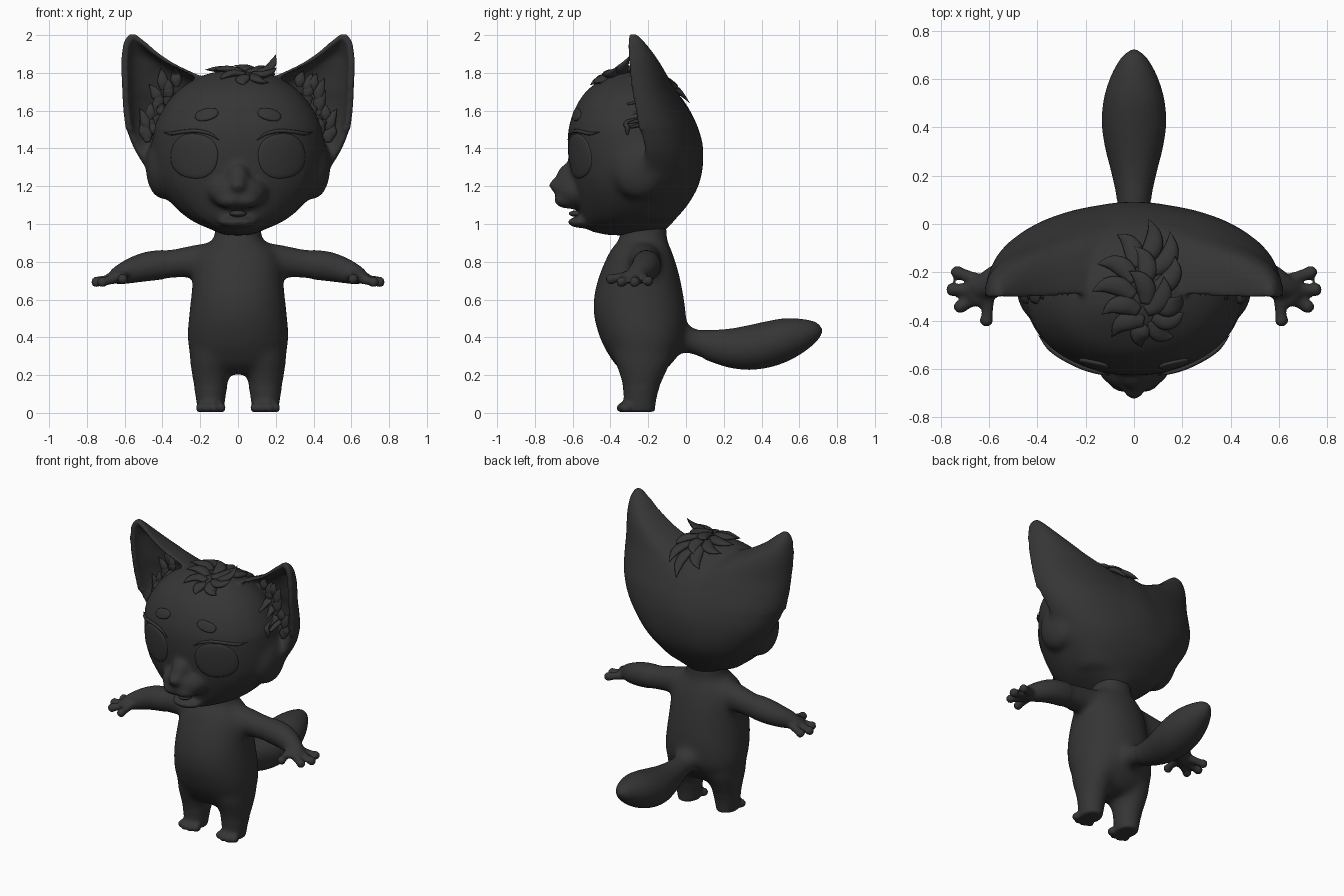
import bpy, bmesh, math, random
from mathutils import Vector, Matrix
from mathutils.bvhtree import BVHTree

if "Cube" in bpy.data.objects:
    bpy.data.objects.remove(bpy.data.objects["Cube"])

random.seed(4)
TAU = 2 * math.pi
fur = bpy.data.materials.new("charcoal_fur")
fur.diffuse_color = (0.036, 0.036, 0.036, 1)
fur.use_nodes = True
fur.node_tree.nodes["Principled BSDF"].inputs["Base Color"].default_value = fur.diffuse_color


def resample(rows, n=5):
    """Catmull-Rom through rows of numbers."""
    out = []
    for i in range(len(rows) - 1):
        a, b, c, d = (rows[max(0, min(len(rows) - 1, i + k))] for k in (-1, 0, 1, 2))
        for s in range(n):
            t = s / n
            out.append([0.5 * (2 * q + (r - p) * t + (2 * p - 5 * q + 4 * r - u) * t * t
                        + (3 * q - p - 3 * r + u) * t ** 3) for p, q, r, u in zip(a, b, c, d)])
    return out + [list(rows[-1])]


def loft(bm, rings):
    """Closed skin over rings of points."""
    vs = [[bm.verts.new(p) for p in r] for r in rings]
    n = len(vs[0])
    for a, b in zip(vs, vs[1:]):
        for i in range(n):
            j = (i + 1) % n
            bm.faces.new((a[i], a[j], b[j], b[i]))
    bm.faces.new(vs[0][::-1])
    bm.faces.new(vs[-1])


def spow(v, e):
    return math.copysign(abs(v) ** e, v)


def stack(bm, rows, cx=0, power=2.0, n=40):
    """Horizontal sections: z, half width, front y, back y."""
    rings = []
    for z, w, yf, yb in resample(rows):
        rings.append([(cx + w * spow(math.cos(TAU * i / n), 2 / power),
                       (yf + yb) / 2 + (yb - yf) / 2 * spow(math.sin(TAU * i / n), 2 / power), z)
                      for i in range(n)])
    loft(bm, rings)


def tube(bm, rows, flat=1.0, n=12, up=(0, 0, 1)):
    """Round limb through rows of x, y, z, radius."""
    rows = resample(rows, 4)
    rings = []
    for i, (x, y, z, r) in enumerate(rows):
        t = Vector(rows[min(i + 1, len(rows) - 1)][:3]) - Vector(rows[max(i - 1, 0)][:3])
        side = t.cross(Vector(up)).normalized()
        top = side.cross(t).normalized()
        r = max(r, 0.001)
        rings.append([Vector((x, y, z)) + side * r * math.cos(TAU * k / n)
                      + top * r * flat * math.sin(TAU * k / n) for k in range(n)])
    loft(bm, rings)


def ball(bm, c, r):
    bmesh.ops.create_uvsphere(bm, u_segments=20, v_segments=12, radius=1,
                              matrix=Matrix.Translation(c) @ Matrix.Diagonal((*r, 1)))


def finish(name, bm, voxel=0, smooth=5, zones=()):
    """Make the object; optionally fuse it and soften some zones further."""
    bmesh.ops.recalc_face_normals(bm, faces=bm.faces)
    me = bpy.data.meshes.new(name)
    bm.to_mesh(me)
    bm.free()
    ob = bpy.data.objects.new(name, me)
    bpy.context.collection.objects.link(ob)
    if voxel:
        m = ob.modifiers.new("fuse", 'REMESH')
        m.mode, m.voxel_size, m.use_smooth_shade = 'VOXEL', voxel, True
        m = ob.modifiers.new("soften", 'SMOOTH')
        m.factor, m.iterations = 0.5, smooth
        dg = bpy.context.evaluated_depsgraph_get()
        me = bpy.data.meshes.new_from_object(ob.evaluated_get(dg))
        ob.modifiers.clear()
        ob.data = me
        bm = bmesh.new()
        bm.from_mesh(me)
        for inside, times in zones:
            part = [v for v in bm.verts if inside(v.co)]
            for _ in range(times):
                bmesh.ops.smooth_vert(bm, verts=part, factor=0.5, use_axis_x=True, use_axis_y=True, use_axis_z=True)
        bm.to_mesh(me)
        bm.free()
    me.materials.clear()
    me.materials.append(fur)
    me.polygons.foreach_set("use_smooth", [True] * len(me.polygons))
    return ob


# Body: torso, legs, toes, arms, fingers and tail fused together
bm = bmesh.new()
stack(bm, [(.205, .09, -.31, -.14), (.25, .2, -.37, -.085), (.3, .25, -.405, -.045), (.36, .264, -.44, -.01),
           (.43, .267, -.467, 0), (.52, .259, -.489, 0), (.62, .248, -.487, -.013), (.72, .238, -.462, -.033),
           (.8, .228, -.43, -.055), (.87, .19, -.395, -.08), (.92, .13, -.355, -.1), (1.02, .12, -.34, -.1)],
      power=2.15)
for s in (1, -1):
    stack(bm, [(.005, .066, -.33, -.165), (.05, .074, -.33, -.16), (.12, .085, -.333, -.145),
               (.2, .1, -.352, -.11), (.3, .11, -.385, -.07), (.38, .085, -.37, -.1)], cx=.145 * s, n=24)
    for x, y in ((.088, -.322), (.126, -.338), (.165, -.338), (.2, -.32)):
        ball(bm, (x * s, y, .027), (.024, .032, .027))
    tube(bm, [(.1 * s, -.23, .81, .1), (.22 * s, -.22, .805, .088), (.34 * s, -.21, .79, .078),
              (.46 * s, -.21, .778, .079), (.54 * s, -.225, .76, .071), (.61 * s, -.255, .737, .057),
              (.66 * s, -.27, .72, .04)], n=20)
    ball(bm, (.635 * s, -.275, .722), (.06, .07, .036))
    for tip, root in (((.73, -.2, .698), (.63, -.235, .72)), ((.75, -.272, .693), (.66, -.27, .715)),
                      ((.718, -.342, .693), (.63, -.3, .715)), ((.61, -.397, .708), (.6, -.29, .73))):
        tube(bm, [(root[0] * s, *root[1:], .027), (tip[0] * s, *tip[1:], .023)], n=12)
        ball(bm, (tip[0] * s, *tip[1:]), (.029,) * 3)
rings = []
for y, cz, hz, hw in resample([(-.12, .41, .12, .12), (-.03, .405, .085, .095), (.05, .375, .072, .07),
                               (.12, .357, .083, .074), (.22, .343, .102, .096), (.32, .345, .117, .121),
                               (.42, .36, .124, .134), (.52, .383, .118, .125), (.61, .405, .093, .097),
                               (.68, .425, .059, .059), (.71, .432, .03, .03), (.724, .435, .006, .006)]):
    rings.append([(hw * math.cos(TAU * i / 24), y, cz + hz * math.sin(TAU * i / 24)) for i in range(24)])
loft(bm, rings)
finish("body", bm, .012, 3, [(lambda c: abs(c.x) < .4 and c.z > .13 and c.y < .1, 25)])

# Head: skull, muzzle, chin and cupped ears fused together
bm = bmesh.new()
stack(bm, [(.94, .07, -.42, -.14), (.97, .14, -.52, -.1), (1.02, .25, -.55, -.06), (1.1, .345, -.575, .01),
           (1.2, .42, -.6, .065), (1.3, .45, -.617, .09), (1.42, .455, -.626, .09), (1.52, .44, -.618, .06),
           (1.62, .39, -.583, .01), (1.7, .325, -.53, -.05), (1.76, .24, -.455, -.12), (1.8, .14, -.38, -.2),
           (1.815, .03, -.31, -.27)], power=2.12, n=64)
ball(bm, (0, -.57, 1.17), (.16, .125, .095))
ball(bm, (0, -.688, 1.205), (.045, .04, .036))
ball(bm, (0, -.615, 1.235), (.065, .075, .09))
ball(bm, (0, -.55, 1.01), (.105, .08, .032))
for s in (1, -1):
    ball(bm, (.04 * s, -.62, 1.125), (.08, .08, .045))
    ball(bm, (.4 * s, -.25, 1.3), (.09, .15, .17))
    # rows: z, inner x, outer x, deepest x, rim y, depth, cup fraction
    rings = []
    for z, xi, xo, p, yr, d, k in resample([
            (1.02, 0, .26, .02, -.22, .16, 0), (1.15, 0, .38, .02, -.21, .25, 0), (1.25, 0, .457, .02, -.21, .29, 0),
            (1.38, 0, .545, .02, -.22, .305, .2), (1.5, 0, .593, .04, -.245, .305, .6), (1.62, 0, .609, .1, -.265, .268, .78),
            (1.7, .04, .614, .19, -.28, .235, .8), (1.77, .17, .616, .33, -.29, .2, .8),
            (1.84, .32, .618, .43, -.295, .165, .75), (1.9, .415, .615, .5, -.3, .13, .7),
            (1.96, .485, .605, .55, -.302, .085, .4), (2.004, .54, .58, .56, -.295, .035, 0)], 4):
        back, front = [], []
        for i in range(33):
            u = -math.cos(math.pi * i / 32)
            e = xo - p if u > 0 else p - xi
            m = max(.25, 1 - .034 / max(e, .01))
            y = max(0, d) * (1 - u * u) ** 0.43
            back.append(((p + u * e) * s, yr + y, z))
            front.append(((p + u * e * m) * s, yr - .005 + max(0, k) * max(0, y - .014), z))
        rings.append(back + front[::-1])
    loft(bm, rings)
head = finish("head", bm, .011, 5, [
    (lambda c: (c.y < -.5 and c.z < 1.35) or (abs(c.x) < .35 and c.y > -.2), 10),
    (lambda c: c.z < 1.5 and c.y > -.48, 25)])

# Helpers for laying details on the head
hb = bmesh.new()
hb.from_mesh(head.data)
tree = BVHTree.FromBMesh(hb)


def on_face(x, z, lift=0.0):
    hit, nor, _, _ = tree.ray_cast(Vector((x, -2, z)), Vector((0, 1, 0)))
    return hit + nor * lift


def on_top(x, y, lift=0.0):
    hit, nor, _, _ = tree.ray_cast(Vector((x, y, 3)), Vector((0, 0, -1)))
    return hit + nor * lift


def pad(name, cx, cz, rx, rz, tilt, lift, power=2.0):
    """Domed oval lying on the face."""
    bm = bmesh.new()
    rings = []
    for f, h in ((1, -.015), (1, lift * .5), (.95, lift * .85), (.8, lift), (.5, lift * 1.1), (.05, lift * 1.15)):
        ring = []
        for i in range(36):
            a, b = (spow(g(TAU * i / 36), 2 / power) for g in (math.cos, math.sin))
            u, v = rx * f * a, rz * f * b
            ring.append(on_face(cx + u * math.cos(tilt) - v * math.sin(tilt),
                                cz + u * math.sin(tilt) + v * math.cos(tilt), h))
        rings.append(ring)
    loft(bm, rings)
    finish(name, bm)


for s, side in ((1, "left"), (-1, "right")):
    pad("eye_" + side, .23 * s, 1.36, .123, .117, .15 * s, .008, 2.3)
    pad("brow_" + side, .165 * s, 1.578, .062, .03, -.25 * s, .012, 2.3)
    # Upper lash line
    bm = bmesh.new()
    tube(bm, [(*on_face(x * s, z, .006), r) for x, z, r in
              ((.1, 1.445, .002), (.15, 1.478, .008), (.22, 1.492, .01), (.3, 1.486, .01),
               (.35, 1.478, .009), (.39, 1.485, .001))], n=8)
    finish("lash_" + side, bm)
    # Fur tufts lying in the ear hollow
    bm = bmesh.new()
    for i in range(16):
        f = i / 15
        x, z = .48 - .12 * f + .035 * math.sin(i * 2.4), 1.43 + .3 * f
        dx, dz = random.uniform(-.01, .05), random.uniform(.08, .13)
        pts = []
        for g, r in ((0, .014), (.35, .03), (.7, .02), (1, 0)):
            q = on_face((x + dx * g * g) * s, z + dz * g, .006)
            pts.append((q.x, max(-.31, min(q.y, -.19)), q.z, r))
        tube(bm, pts, flat=.5, n=8, up=(0, -1, 0))
    finish("ear_fur_" + side, bm)

# Tongue
bm = bmesh.new()
ball(bm, (0, -.575, 1.055), (.045, .045, .018))
finish("tongue", bm)

# Crown hair: overlapping curved locks; root x, root y, tip x, tip y, tip lift
bm = bmesh.new()
for x, y, tx, ty, h in ((.03, -.16, .06, .01, .02), (.07, -.2, .15, -.04, .015), (0, -.18, -.07, -.05, .01),
                        (.08, -.27, .17, -.14, .02), (0, -.24, -.15, -.17, .015), (.04, -.25, .0, -.1, .02),
                        (.09, -.34, .2, -.29, .1), (0, -.3, -.17, -.28, .015), (.05, -.33, -.02, -.2, .03),
                        (.08, -.38, .2, -.36, .05), (.02, -.36, -.13, -.37, .015), (.08, -.4, .16, -.46, .005),
                        (.04, -.4, -.09, -.46, .005), (.05, -.36, .12, -.22, .03), (.05, -.42, .03, -.5, 0)):
    bend = Vector((ty - y, x - tx, 0)) * .22
    pts = []
    for f, r in ((0, .024), (.35, .04), (.7, .03), (1, 0)):
        q = Vector((x + (tx - x) * f, y + (ty - y) * f, 0)) + bend * math.sin(math.pi * f)
        q = on_top(q.x, q.y, .002 + .01 * f)
        pts.append((q.x, q.y, q.z + h * f * f, r))
    tube(bm, pts, flat=.5, n=10)
finish("crown_hair", bm)
hb.free()
